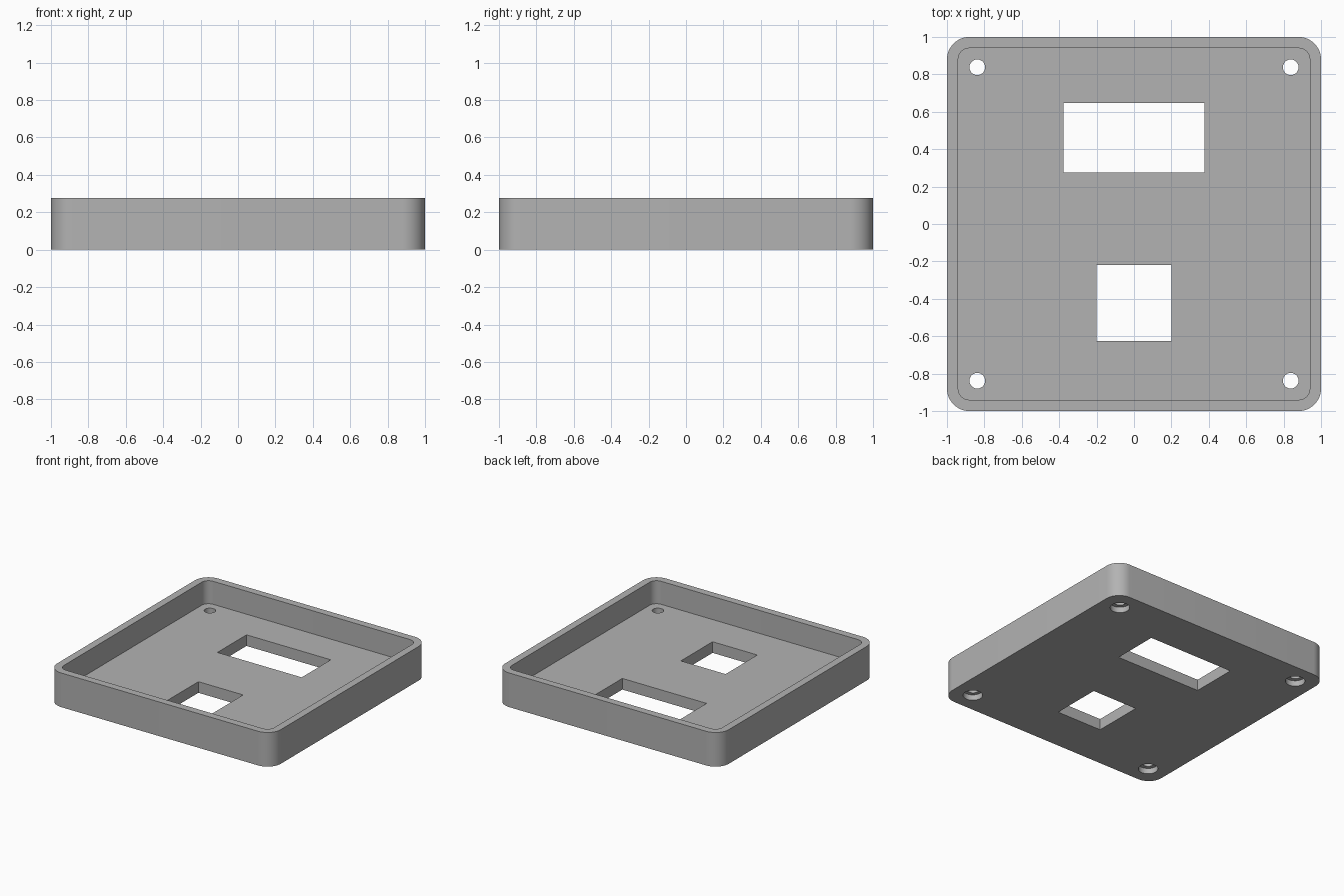
import bpy
import bmesh
import math

HEIGHT = 0.276
FLOOR = 0.09
HOLE = 0.838
BORE = 0.042

cube = bpy.data.objects.get("Cube")
if cube:
    bpy.data.objects.remove(cube, do_unlink=True)

grey = bpy.data.materials.new("plain grey")
grey.use_nodes = True
colour = (0.45, 0.45, 0.45, 1)
grey.diffuse_color = colour
grey.node_tree.nodes["Principled BSDF"].inputs["Base Color"].default_value = colour


def prism(name, points, z0, z1):
    """Extrude a closed outline from z0 up to z1."""
    bm = bmesh.new()
    face = bm.faces.new([bm.verts.new((x, y, z0)) for x, y in points])
    new = bmesh.ops.extrude_face_region(bm, geom=[face])["geom"]
    tops = [v for v in new if isinstance(v, bmesh.types.BMVert)]
    bmesh.ops.translate(bm, vec=(0, 0, z1 - z0), verts=tops)
    bmesh.ops.recalc_face_normals(bm, faces=bm.faces)
    mesh = bpy.data.meshes.new(name)
    bm.to_mesh(mesh)
    bm.free()
    mesh.materials.append(grey)
    obj = bpy.data.objects.new(name, mesh)
    bpy.context.collection.objects.link(obj)
    return obj


def arc(cx, cy, r, start, sweep, steps):
    return [(cx + r * math.cos(start + sweep * i / steps),
             cy + r * math.sin(start + sweep * i / steps)) for i in range(steps + 1)]


def rounded_square(half, r):
    c = half - r
    points = []
    for i, (sx, sy) in enumerate([(1, 1), (-1, 1), (-1, -1), (1, -1)]):
        points += arc(sx * c, sy * c, r, i * math.pi / 2, math.pi / 2, 12)
    return points


def rectangle(x, y0, y1):
    return [(-x, y0), (x, y0), (x, y1), (-x, y1)]


def circle(x, y, r):
    return arc(x, y, r, 0, math.tau, 32)[:-1]


# Open tray with rounded corners
tray = prism("tray", rounded_square(1, 0.12), 0, HEIGHT)
cutters = [prism("cavity_cutter", rounded_square(0.94, 0.06), FLOOR, HEIGHT + 0.1)]

# Rectangular and square windows in the floor
cutters.append(prism("wide_window_cutter", rectangle(0.377, 0.275, 0.647), -0.1, 0.2))
cutters.append(prism("square_window_cutter", rectangle(0.2, -0.625, -0.22), -0.1, 0.2))

# Corner screw holes, counterbored from below
for sx in (-1, 1):
    for sy in (-1, 1):
        x, y = sx * HOLE, sy * HOLE
        cutters.append(prism("screw_hole_cutter", circle(x, y, BORE), -0.1, 0.2))
        cutters.append(prism("screw_head_cutter", circle(x, y, 0.072), -0.1, 0.045))

bpy.ops.object.select_all(action="DESELECT")
bpy.context.view_layer.objects.active = tray
tray.select_set(True)
for cutter in cutters:
    cutter.hide_render = True
    mod = tray.modifiers.new("cut", "BOOLEAN")
    mod.operation = "DIFFERENCE"
    mod.solver = "EXACT"
    mod.object = cutter
    bpy.ops.object.modifier_apply(modifier=mod.name)
    bpy.data.objects.remove(cutter, do_unlink=True)

bpy.ops.object.shade_smooth_by_angle(angle=math.radians(30))
